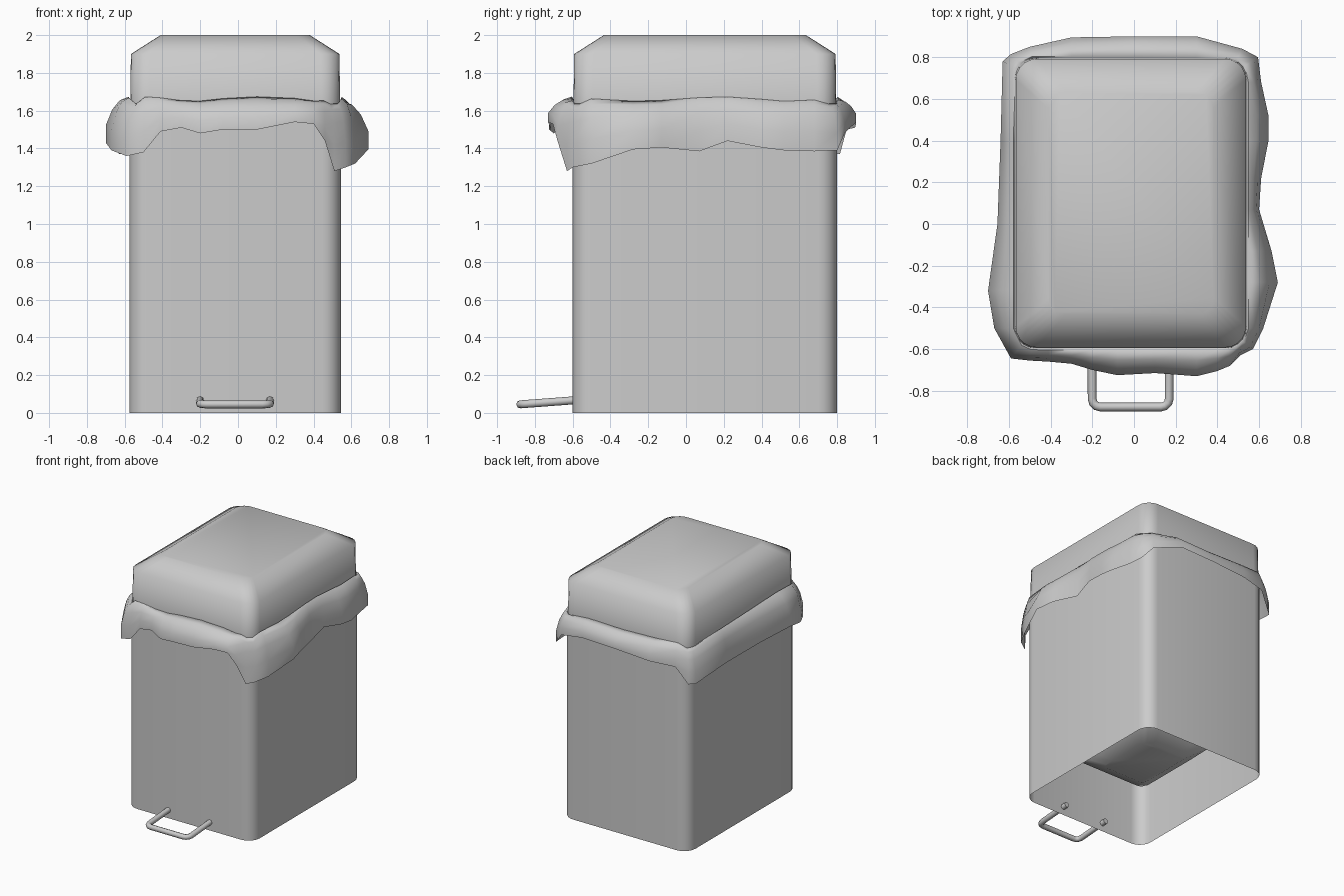
import bpy, bmesh, math
from mathutils import Vector

if "Cube" in bpy.data.objects:
    bpy.data.objects.remove(bpy.data.objects["Cube"])

X0, X1, Y0, Y1 = -0.575, 0.545, -0.60, 0.80
CENTRE = Vector(((X0 + X1) / 2, (Y0 + Y1) / 2))
RAD = 0.10


def rounded_rect(inset, radius, z, seg=5):
    pts = []
    corners = [(X1, Y1, -1, -1), (X0, Y1, 1, -1), (X0, Y0, 1, 1), (X1, Y0, -1, 1)]
    for i, (x, y, sx, sy) in enumerate(corners):
        cx, cy = x + sx * (inset + radius), y + sy * (inset + radius)
        for k in range(seg + 1):
            a = math.pi / 2 * (i + k / seg)
            pts.append((cx + radius * math.cos(a), cy + radius * math.sin(a), z))
    return pts


def loft(name, rings, cap=False, angle=70):
    bm = bmesh.new()
    loops = [[bm.verts.new(p) for p in r] for r in rings]
    n = len(loops[0])
    for a, b in zip(loops, loops[1:]):
        for i in range(n):
            j = (i + 1) % n
            bm.faces.new((a[i], a[j], b[j], b[i]))
    if cap:
        bm.faces.new(loops[-1])
    bmesh.ops.recalc_face_normals(bm, faces=bm.faces)
    me = bpy.data.meshes.new(name)
    bm.to_mesh(me)
    bm.free()
    ob = bpy.data.objects.new(name, me)
    bpy.context.collection.objects.link(ob)
    bpy.context.view_layer.objects.active = ob
    ob.select_set(True)
    bpy.ops.object.shade_smooth_by_angle(angle=math.radians(angle))
    ob.select_set(False)
    return ob


# Open-bottomed bin body
loft("bin_body", [rounded_rect(0, RAD, z) for z in (0, 1.64)])

# Lid with wide sloped edge
loft("lid", [rounded_rect(0.004, RAD, 1.62), rounded_rect(0.008, RAD, 1.90),
             rounded_rect(0.165, 0.08, 2.0)], cap=True)

# Bin liner: hem points of the folded-over collar (x, y, z), counter-clockwise
hem = [
    (-.59, -.645, 1.36), (-.50, -.655, 1.38), (-.41, -.66, 1.49), (-.30, -.67, 1.51),
    (-.20, -.70, 1.48), (-.08, -.725, 1.50), (.10, -.715, 1.50), (.30, -.73, 1.54),
    (.40, -.705, 1.53), (.46, -.68, 1.44), (.51, -.63, 1.28),
    (.57, -.60, 1.30), (.62, -.50, 1.32), (.69, -.28, 1.395), (.66, -.13, 1.405),
    (.60, .07, 1.385), (.61, .22, 1.44), (.645, .40, 1.405), (.645, .52, 1.39),
    (.61, .68, 1.385), (.595, .80, 1.39),
    (.52, .84, 1.48), (.30, .90, 1.54), (0, .90, 1.53), (-.30, .895, 1.51),
    (-.50, .85, 1.50), (-.59, .815, 1.37),
    (-.63, .78, 1.37), (-.64, .40, 1.40), (-.655, 0, 1.41), (-.70, -.32, 1.43),
    (-.67, -.50, 1.39),
]


def rim_point(x, y, i):
    # nearest point on the body outline
    core = Vector((min(max(x, X0 + RAD), X1 - RAD), min(max(y, Y0 + RAD), Y1 - RAD)))
    p = core + (Vector((x, y)) - core).normalized() * (RAD + 0.004)
    corner = abs(x - CENTRE.x) > 0.5 and abs(y - CENTRE.y) > 0.65
    return Vector((p.x, p.y, 1.635 if corner else 1.662 + 0.012 * math.sin(i * 1.3)))


rim = [rim_point(x, y, i) for i, (x, y, z) in enumerate(hem)]
rings = []
for out, drop in ((1, 1), (1.0, 0.62), (0.72, 0.28), (0.4, 0.08), (0, 0)):
    ring = []
    for h, r in zip(hem, rim):
        h = Vector(h)
        ring.append((r.x + (h.x - r.x) * out, r.y + (h.y - r.y) * out, r.z + (h.z - r.z) * drop))
    rings.append(ring)
# hanging inside of the liner
for s, z in ((0.96, 1.62), (0.95, 1.1), (0.90, 0.70), (0.76, 0.44), (0.55, 0.27), (0.34, 0.20)):
    rings.append([(CENTRE.x + (r.x - CENTRE.x) * s, CENTRE.y + (r.y - CENTRE.y) * s, z) for r in rim])
loft("bin_liner", rings, cap=True, angle=80)

# Bent-rod foot pedal
cx, hw, bend = -0.016, 0.185, 0.04
half = [(hw, -0.56), (hw, -0.878 + bend)]
half += [(hw - bend * (1 - math.cos(a)), -0.878 + bend * (1 - math.sin(a)))
         for a in (math.pi / 6, math.pi / 3, math.pi / 2)]
path = half + [(-x, y) for x, y in reversed(half)]
cu = bpy.data.curves.new("foot_pedal", 'CURVE')
cu.dimensions = '3D'
cu.bevel_depth = 0.021
cu.bevel_resolution = 2
cu.use_fill_caps = True
sp = cu.splines.new('POLY')
sp.points.add(len(path) - 1)
for p, (x, y) in zip(sp.points, path):
    p.co = (cx + x, y, 0.066 + (y + 0.6) * 0.075, 1)
bpy.context.collection.objects.link(bpy.data.objects.new("foot_pedal", cu))
